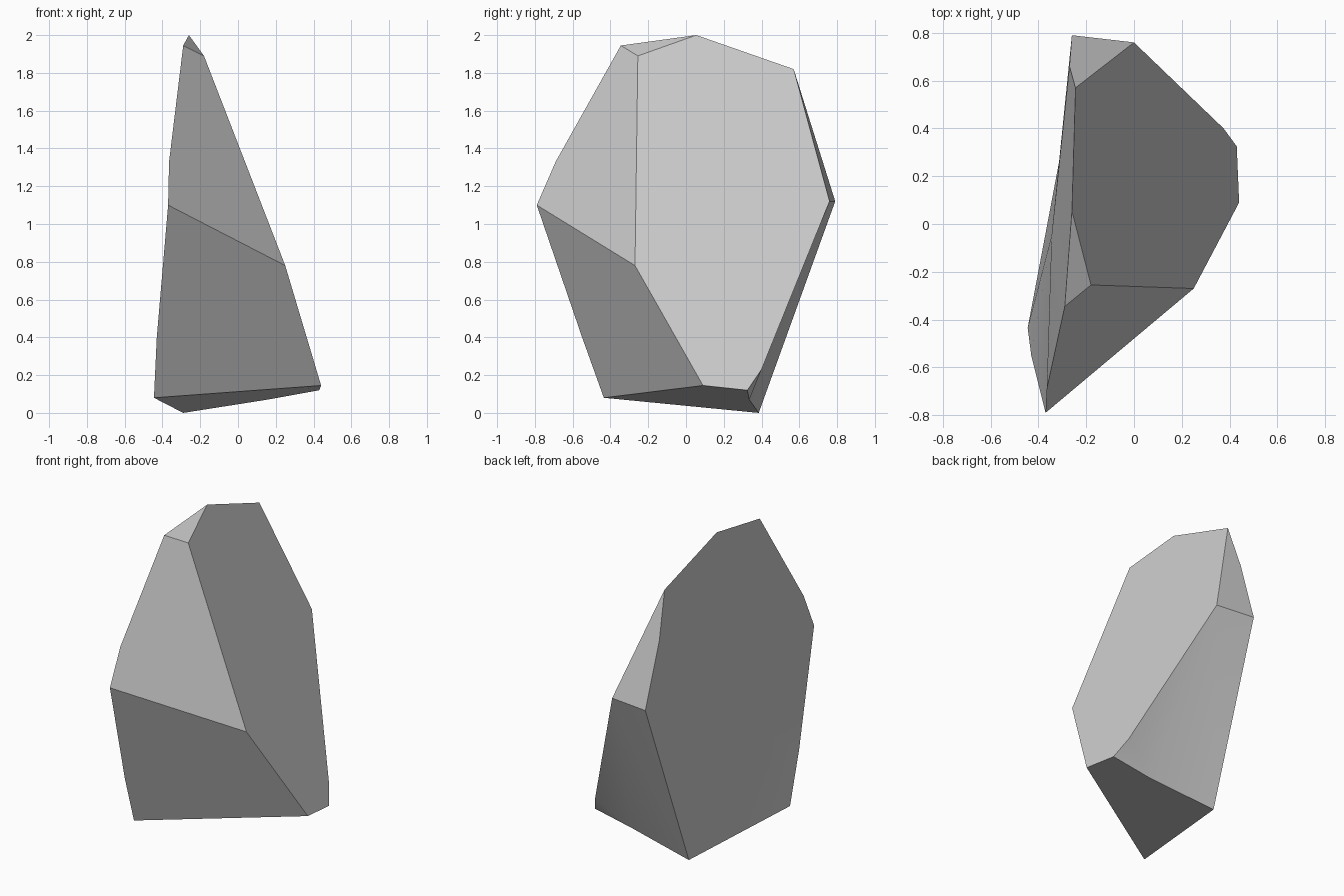
import bpy, bmesh, math

# Remove the default object
cube = bpy.data.objects.get("Cube")
if cube:
    bpy.data.objects.remove(cube, do_unlink=True)

# Stone colour
stone = bpy.data.materials.new("pale_grey_stone")
stone.use_nodes = True
grey = (0.6, 0.6, 0.6, 1)
stone.diffuse_color = grey
stone.node_tree.nodes["Principled BSDF"].inputs["Base Color"].default_value = grey

# Corners of the stone, one letter each
corners = {
    "A": (-.37, -.79, 1.1),      # front ridge
    "B": (.25, -.27, .78),
    "M": (-.365, -.69, 1.33),
    "N": (-.43, -.55, .4),
    "C": (-.445, -.435, .08),    # base
    "D": (.44, .09, .145),
    "E": (.43, .325, .12),
    "S": (.155, .335, .07),
    "F": (-.29, .385, 0),
    "O": (.375, .4, .23),
    "G": (-.29, -.345, 1.945),   # crown
    "H": (-.18, -.255, 1.89),
    "I": (-.26, .055, 2),
    "J": (-.245, .57, 1.82),     # back ridge
    "K": (0, .76, 1.12),
    "L": (-.26, .79, 1.12),
    "P": (-.27, .66, 1.53),
    "Q": (-.345, -.05, .8),      # middle of the long flank
}

# Flat chipped facets: lower front, upper front, base, broad side, crown, back chip
facets = ["ANCDB", "ABHGM", "CFSED", "BDEOKJIH", "GHI", "JKLP"]
# Softly worn back
facets += ["KFL", "KSF", "KOS", "OES"]
# Long flank, fanned around its middle
rim = "CNAMGIJPLF"
facets += ["Q" + a + b for a, b in zip(rim, rim[1:] + rim[0])]

bm = bmesh.new()
verts = {name: bm.verts.new(co) for name, co in corners.items()}
for facet in facets:
    bm.faces.new([verts[name] for name in facet])
bmesh.ops.recalc_face_normals(bm, faces=bm.faces)

mesh = bpy.data.meshes.new("rock")
bm.to_mesh(mesh)
bm.free()
mesh.materials.append(stone)
rock = bpy.data.objects.new("rock", mesh)
bpy.context.collection.objects.link(rock)

# Smooth the worn surfaces, keep the chipped edges sharp
bpy.ops.object.select_all(action="DESELECT")
rock.select_set(True)
bpy.context.view_layer.objects.active = rock
bpy.ops.object.shade_smooth_by_angle(angle=math.radians(30))
